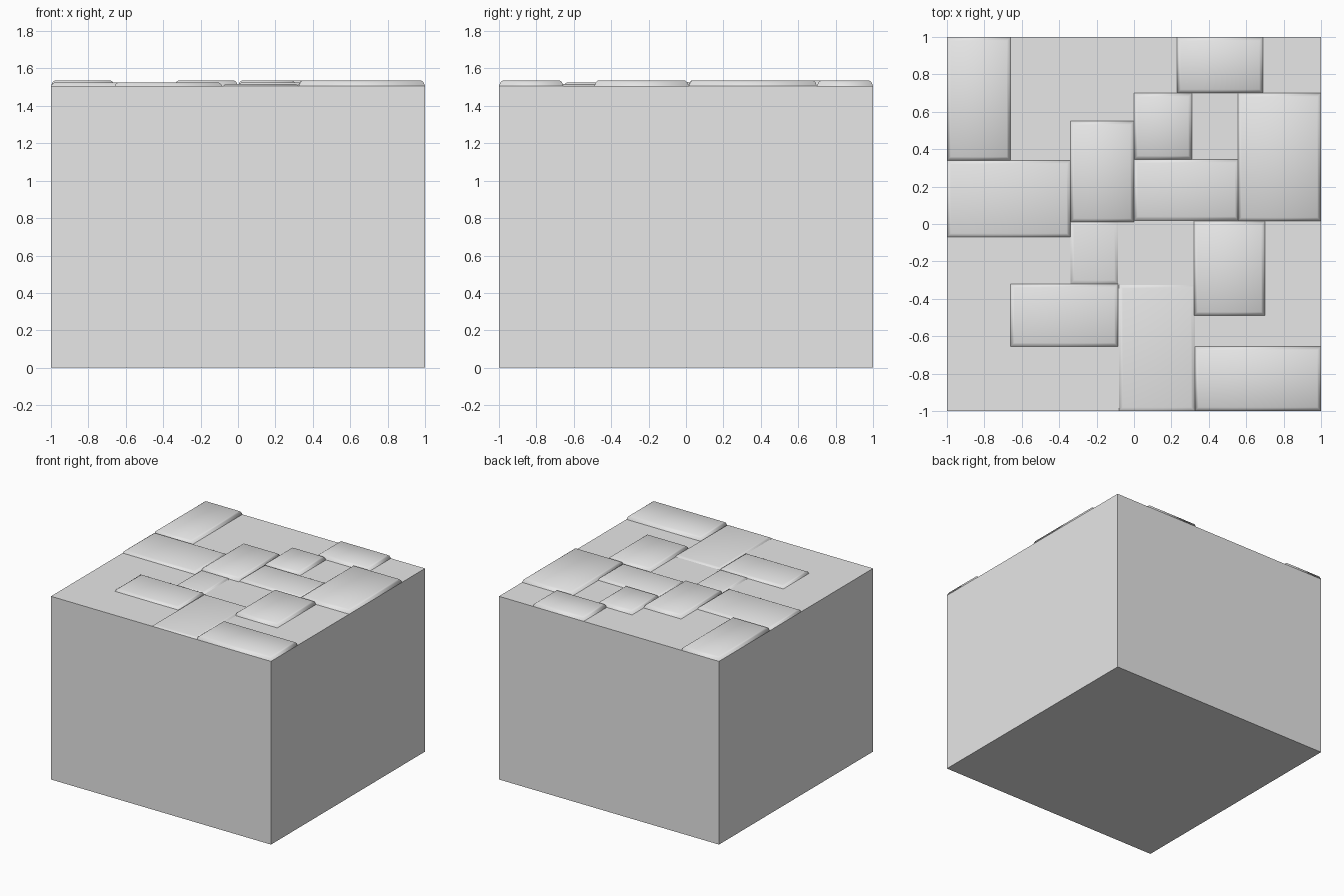
import bpy
import bmesh

default = bpy.data.objects.get("Cube")
if default:
    bpy.data.objects.remove(default, do_unlink=True)

# Plain stone colour
GREY = (0.8, 0.8, 0.8, 1)
stone = bpy.data.materials.new("light_grey_stone")
stone.use_nodes = True
stone.diffuse_color = GREY
stone.node_tree.nodes["Principled BSDF"].inputs["Base Color"].default_value = GREY

BASE_TOP = 1.505


def make_object(name, bm):
    bmesh.ops.recalc_face_normals(bm, faces=bm.faces)
    mesh = bpy.data.meshes.new(name)
    bm.to_mesh(mesh)
    bm.free()
    mesh.materials.append(stone)
    obj = bpy.data.objects.new(name, mesh)
    bpy.context.collection.objects.link(obj)
    return obj


def make_slab(name, x0, x1, y0, y1, height):
    """Low paving slab: slanted walls and a rounded upper rim."""
    bm = bmesh.new()
    rings = []
    for inset, rise in ((0, 0), (0.008, 0.7), (0.02, 1)):
        z = BASE_TOP + height * rise
        rings.append([bm.verts.new((x, y, z)) for x, y in (
            (x0 + inset, y0 + inset), (x1 - inset, y0 + inset),
            (x1 - inset, y1 - inset), (x0 + inset, y1 - inset))])
    for low, high in zip(rings, rings[1:]):
        for i in range(4):
            j = (i + 1) % 4
            bm.faces.new((low[i], low[j], high[j], high[i]))
    bm.faces.new(rings[-1])
    for face in bm.faces:
        face.smooth = True
    make_object(name, bm)


# Main block
bm = bmesh.new()
bmesh.ops.create_cube(bm, size=1)
for v in bm.verts:
    v.co = (v.co.x * 2, v.co.y * 2, (v.co.z + 0.5) * BASE_TOP)
make_object("ground_block", bm)

# Paving slabs: x range, y range, height above the block
HIGH, MID, LOW = 0.031, 0.021, 0.012
slabs = {
    "slab_back_right": (-1, -0.66, 0.34, 1, HIGH),
    "slab_right": (-1, -0.34, -0.07, 0.34, MID),
    "slab_centre": (-0.34, 0, 0.01, 0.55, HIGH),
    "slab_small_square": (0, 0.31, 0.345, 0.7, HIGH),
    "slab_centre_left": (0, 0.56, 0.02, 0.345, MID),
    "slab_left": (0.555, 1, 0.015, 0.7, HIGH),
    "slab_back_left": (0.23, 0.69, 0.7, 1, HIGH),
    "slab_mid_left": (0.32, 0.7, -0.49, 0.015, HIGH),
    "slab_front_left": (0.325, 1, -1, -0.655, HIGH),
    "slab_front": (-0.08, 0.325, -1, -0.325, LOW),
    "slab_front_right": (-0.66, -0.085, -0.655, -0.32, MID),
    "slab_sunken": (-0.34, -0.085, -0.32, 0.01, LOW),
}
for name, spec in slabs.items():
    make_slab(name, *spec)
